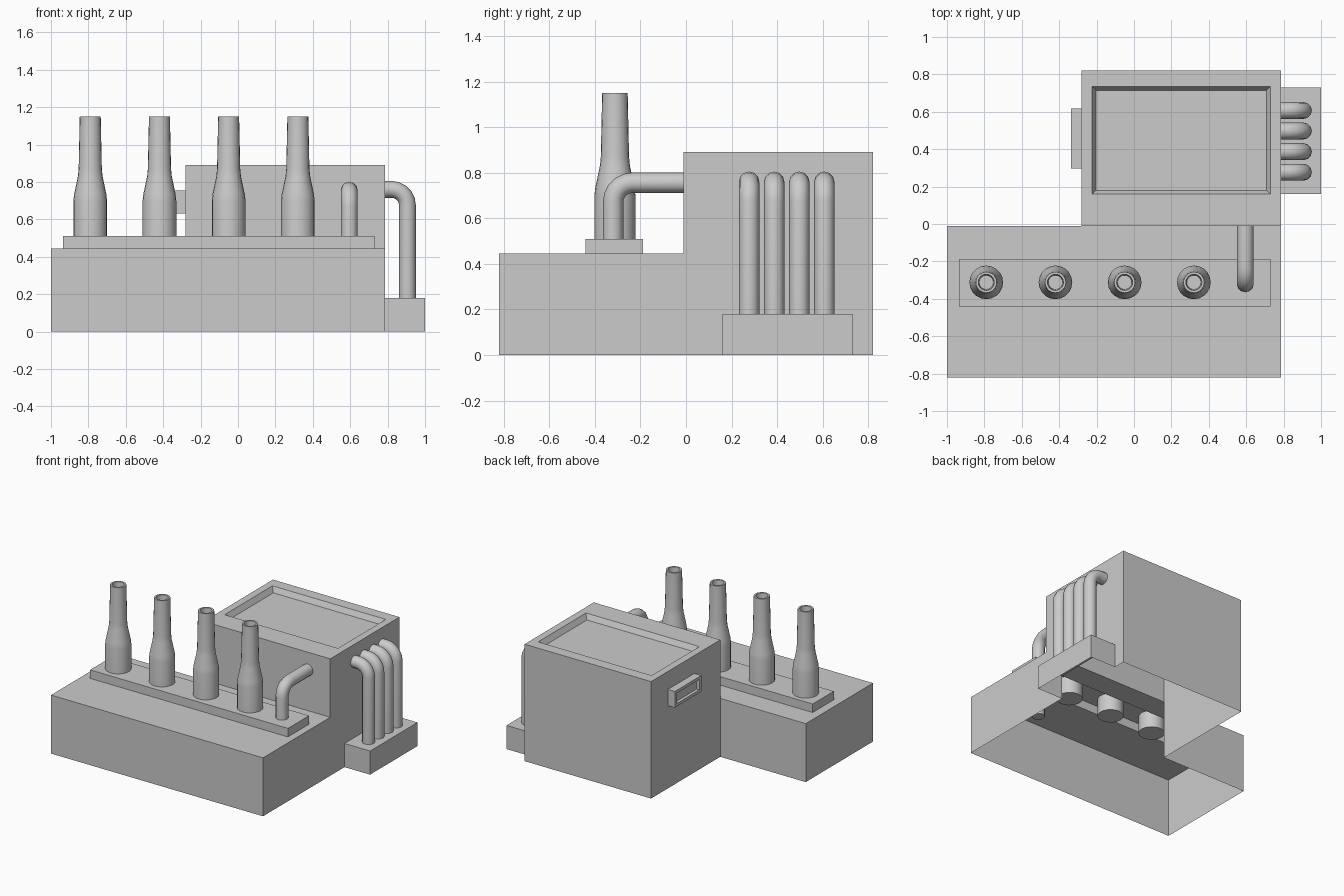
import bpy, bmesh
from math import sin, cos, pi, radians
from mathutils import Vector

if "Cube" in bpy.data.objects:
    bpy.data.objects.remove(bpy.data.objects["Cube"])


def finish(name, bm, smooth=False):
    bmesh.ops.remove_doubles(bm, verts=bm.verts, dist=0.0005)
    bmesh.ops.recalc_face_normals(bm, faces=bm.faces)
    me = bpy.data.meshes.new(name)
    bm.to_mesh(me)
    bm.free()
    ob = bpy.data.objects.new(name, me)
    bpy.context.collection.objects.link(ob)
    if smooth:
        bpy.ops.object.select_all(action='DESELECT')
        ob.select_set(True)
        bpy.context.view_layer.objects.active = ob
        bpy.ops.object.shade_smooth_by_angle(angle=radians(35))
    return ob


def loft(bm, loops, start=False, end=True):
    """Bridge closed point loops with quads; optionally cap both ends."""
    rows = [[bm.verts.new(p) for p in lp] for lp in loops]
    for a, b in zip(rows, rows[1:]):
        n = len(a)
        for i in range(n):
            j = (i + 1) % n
            bm.faces.new((a[i], a[j], b[j], b[i]))
    if start:
        bm.faces.new(rows[0][::-1])
    if end:
        bm.faces.new(rows[-1])


def rect(axis, level, a0, a1, b0, b1):
    """Rectangle across the given axis; a and b are the remaining axes in order."""
    pts = []
    for a, b in ((a0, b0), (a1, b0), (a1, b1), (a0, b1)):
        p = [a, b]
        p.insert(axis, level)
        pts.append(p)
    return pts


L, R, M = -1.0, 0.785, -0.28        # left, right, left side of tall block
F, C, B = -0.82, -0.012, 0.82       # front, middle, back
LOW, TALL = 0.445, 0.89

# Body: one open-bottomed shell, low front block and tall rear block
bm = bmesh.new()
walls = [
    rect(1, F, L, R, 0, LOW), rect(0, L, F, C, 0, LOW),
    rect(1, C, L, M, 0, LOW), rect(1, C, M, R, LOW, TALL),
    rect(1, B, M, R, 0, TALL), rect(0, R, F, C, 0, LOW),
    rect(0, R, C, 0.16, 0, TALL), rect(0, R, 0.16, 0.73, 0.18, TALL),
    rect(0, R, 0.73, B, 0, TALL),
    # side box, open to the inside
    rect(0, 1.0, 0.16, 0.73, 0, 0.18), rect(2, 0.18, R, 1.0, 0.16, 0.73),
    rect(1, 0.16, R, 1.0, 0, 0.18), rect(1, 0.73, R, 1.0, 0, 0.18),
]
for w in walls:
    loft(bm, [w])
# low top with raised strip
strip = (-0.935, 0.73, -0.442, -0.188)
loft(bm, [rect(2, LOW, L, R, F, C), rect(2, LOW, *strip), rect(2, 0.51, *strip)])
# tall top with sunken tray
loft(bm, [rect(2, TALL, M, R, C, B), rect(2, TALL, -0.225, 0.73, 0.16, 0.735),
          rect(2, TALL - 0.04, -0.203, 0.708, 0.18, 0.715)])
# left wall with framed vent
vent = (0.298, 0.617, 0.63, 0.753)
inner = (0.323, 0.592, 0.652, 0.731)
loft(bm, [rect(0, M, C, B, 0, TALL), rect(0, M, *vent), rect(0, -0.338, *vent),
          rect(0, -0.338, *inner), rect(0, -0.315, *inner)])
finish("building_body", bm)

# Chimneys: lathed stack with a hollow mouth
profile = [(0.09, 0.38), (0.09, 0.70), (0.086, 0.735), (0.066, 0.83),
           (0.062, 0.87), (0.056, 1.15), (0.043, 1.15), (0.038, 1.07)]
for k in range(4):
    cx, cy = -0.79 + 0.37 * k, -0.312
    bm = bmesh.new()
    loft(bm, [[(cx + r * cos(2 * pi * i / 20), cy + r * sin(2 * pi * i / 20), z)
               for i in range(20)] for r, z in profile], start=True)
    finish(f"chimney_{k + 1}", bm, True)


def elbow_pipe(name, base, direction, top, length, bend=0.085, r=0.045, n=12):
    """Vertical pipe turning through a quarter bend into a horizontal run."""
    o, d, up = Vector(base), Vector(direction), Vector((0, 0, 1))
    side = d.cross(up)
    stations = [(o, 0)]
    for i in range(6):
        t = pi / 2 * i / 5
        c = Vector((o.x, o.y, top - bend)) + d * bend
        stations.append((c - d * bend * cos(t) + up * bend * sin(t), t))
    stations.append((Vector((o.x, o.y, top)) + d * length, pi / 2))
    loops = []
    for p, t in stations:
        across = d * cos(t) - up * sin(t)
        loops.append([p + r * (across * cos(2 * pi * i / n) + side * sin(2 * pi * i / n))
                      for i in range(n)])
    bm = bmesh.new()
    loft(bm, loops, start=True)
    finish(name, bm, True)


# Front pipe into the tall block, and four side pipes into the side box
elbow_pipe("front_pipe", (0.595, -0.32, 0.14), (0, 1, 0), 0.756, 0.33)
for k in range(4):
    elbow_pipe(f"side_pipe_{k + 1}", (0.906, 0.277 + 0.11 * k, 0.15), (-1, 0, 0), 0.76, 0.14)
